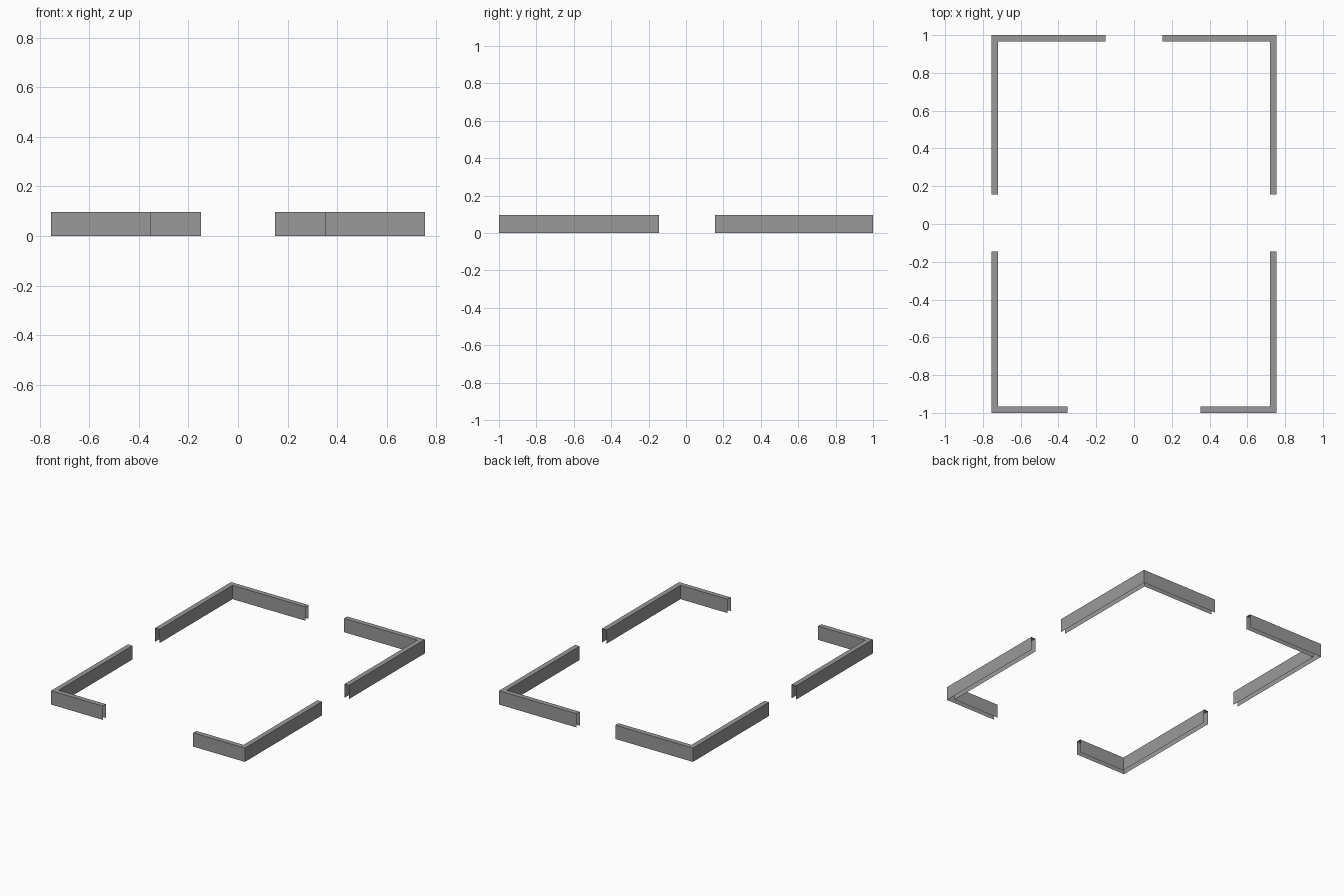
import bpy

if "Cube" in bpy.data.objects:
    bpy.data.objects.remove(bpy.data.objects["Cube"])

X, Y, H, T = 0.754, 1.0, 0.097, 0.035   # outer half sizes, height, channel width

# dark grey metal
dark = bpy.data.materials.new("dark_grey")
dark.diffuse_color = (0.32, 0.32, 0.32, 1.0)
dark.use_nodes = True
dark.node_tree.nodes["Principled BSDF"].inputs["Base Color"].default_value = dark.diffuse_color


def corner_channel(name, sx, sy, x_end, y_end):
    """L-shaped, open-bottomed thin channel wrapping one corner."""
    outer = [(sx * x_end, sy * Y), (sx * X, sy * Y), (sx * X, y_end)]
    inner = [(sx * x_end, sy * (Y - T)), (sx * (X - T), sy * (Y - T)), (sx * (X - T), y_end)]
    # profile across the channel: outer foot, outer top, inner top, inner foot
    rows = [(outer, 0), (outer, H), (inner, H), (inner, 0)]
    verts = [(x, y, z) for path, z in rows for x, y in path]
    faces = []
    for r in range(3):
        for i in range(2):
            a = r * 3 + i
            f = (a, a + 1, a + 4, a + 3)
            faces.append(f if sx * sy < 0 else f[::-1])
    mesh = bpy.data.meshes.new(name)
    mesh.from_pydata(verts, [], faces)
    mesh.update()
    mesh.materials.append(dark)
    obj = bpy.data.objects.new(name, mesh)
    bpy.context.collection.objects.link(obj)


# Four corners: wider opening at the front, narrower at back and sides
for side, sx in (("left", -1), ("right", 1)):
    corner_channel("front_" + side + "_channel", sx, -1, 0.352, -0.145)
    corner_channel("back_" + side + "_channel", sx, 1, 0.15, 0.155)
